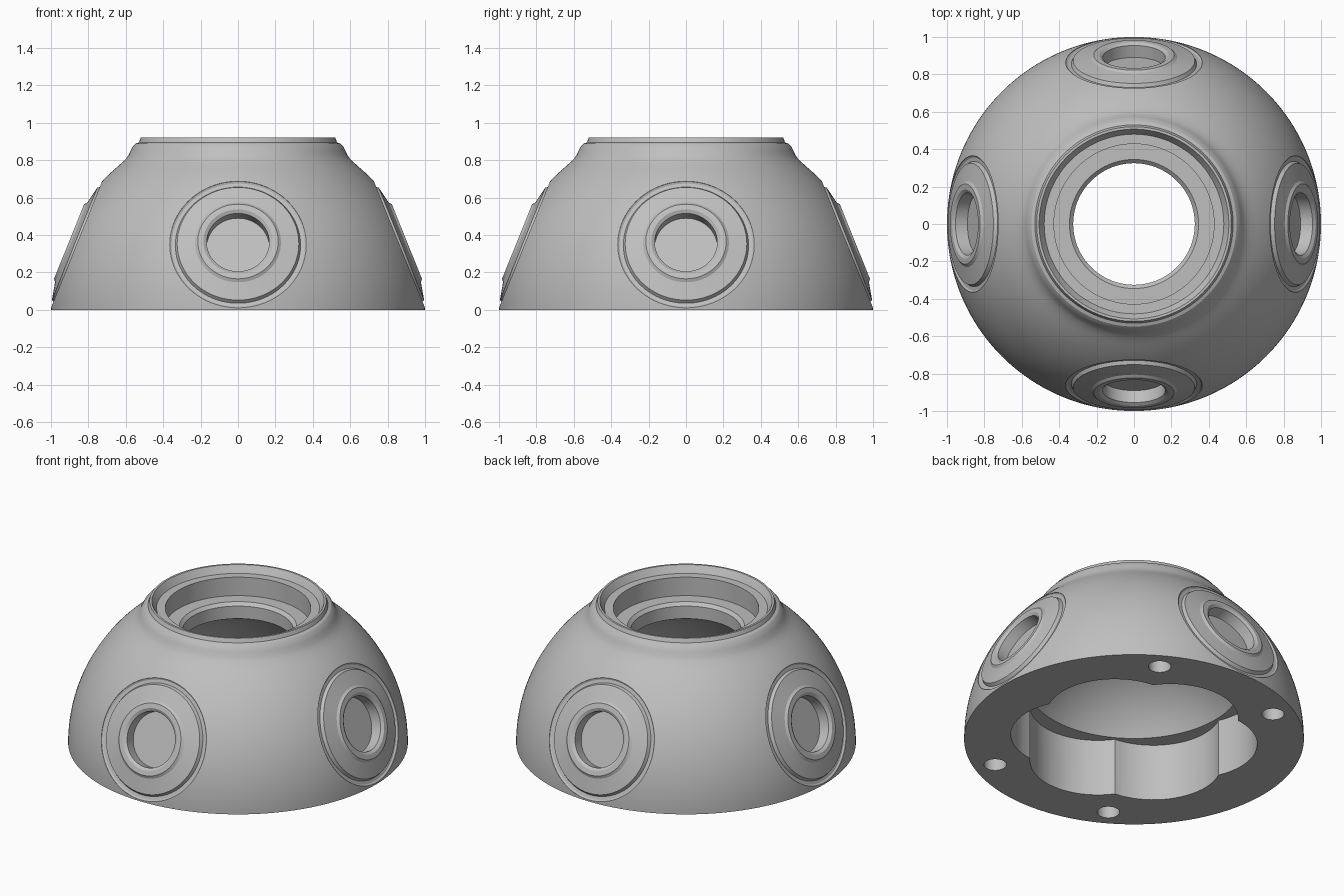
import bpy, bmesh, math
from mathutils import Matrix, Vector

if "Cube" in bpy.data.objects:
    bpy.data.objects.remove(bpy.data.objects["Cube"])

grey = bpy.data.materials.new("satin_grey")
grey.use_nodes = True
COLOUR = (0.52, 0.52, 0.52, 1)
grey.diffuse_color = COLOUR
grey.node_tree.nodes["Principled BSDF"].inputs["Base Color"].default_value = COLOUR


def finish(name, bm):
    bmesh.ops.remove_doubles(bm, verts=bm.verts, dist=1e-5)
    bmesh.ops.recalc_face_normals(bm, faces=bm.faces)
    mesh = bpy.data.meshes.new(name)
    bm.to_mesh(mesh)
    bm.free()
    mesh.materials.append(grey)
    obj = bpy.data.objects.new(name, mesh)
    bpy.context.collection.objects.link(obj)
    return obj


def lathe(name, profile, steps, closed=False):
    """Spin (radius, height) points about z."""
    bm = bmesh.new()
    verts = [bm.verts.new((r, 0, z)) for r, z in profile]
    pairs = list(zip(verts, verts[1:]))
    if closed:
        pairs.append((verts[-1], verts[0]))
    edges = [bm.edges.new(p) for p in pairs]
    bmesh.ops.spin(bm, geom=verts + edges, cent=(0, 0, 0), axis=(0, 0, 1),
                   angle=math.tau, steps=steps, use_merge=True)
    return finish(name, bm)


def prism(name, outline, bottom, top):
    bm = bmesh.new()
    face = bm.faces.new([bm.verts.new((x, y, bottom)) for x, y in outline])
    new = bmesh.ops.extrude_face_region(bm, geom=[face])["geom"]
    bmesh.ops.translate(bm, vec=(0, 0, top - bottom),
                        verts=[v for v in new if isinstance(v, bmesh.types.BMVert)])
    return finish(name, bm)


def arc(radius, start, end, count):
    """Points on a circle about the origin, angles in radians."""
    return [(radius * math.cos(a), radius * math.sin(a))
            for a in (start + (end - start) * i / count for i in range(count + 1))]


# Domed shell: outer sphere, raised neck, stepped top bore, inner sphere
INNER, LEDGE = 0.73, 0.37
outer = arc(1, 0, math.asin(0.76), 28)
neck = [(0.625, 0.782), (0.6, 0.806), (0.585, 0.827), (0.573, 0.852),
        (0.563, 0.872), (0.548, 0.888), (0.53, 0.895), (0.52, 0.92)]
bore = [(0.507, 0.92), (0.48, 0.875), (0.428, 0.875), (0.428, 0.755),
        (0.345, 0.755), (0.325, 0.735)]
inner = arc(INNER, math.acos(0.325 / INNER), math.asin(LEDGE / INNER), 14)
shell = lathe("dome_housing", outer + neck + bore + inner + [(inner[-1][0], 0)],
              160, closed=True)

cutters = []

# Six-lobed cavity in the underside
LOBE_CENTRE, LOBE_RADIUS, CUSP = 0.33, 0.40, 0.65
half = math.atan2(CUSP * math.sin(math.pi / 6),
                  CUSP * math.cos(math.pi / 6) - LOBE_CENTRE)
outline = []
for k in range(6):
    turn = Matrix.Rotation(math.radians(30 + 60 * k), 2)
    outline += [turn @ Vector((x + LOBE_CENTRE, y))
                for x, y in arc(LOBE_RADIUS, -half, half, 20)[:-1]]
cutters.append(prism("lobed_cavity_cutter", outline, -0.1, LEDGE))

# Four blind screw holes in the base
for degrees in (60, 120, 240, 300):
    a = math.radians(degrees)
    hole = [(x + 0.87 * math.cos(a), y + 0.87 * math.sin(a))
            for x, y in arc(0.066, 0, math.tau, 32)[:-1]]
    cutters.append(prism("screw_hole_cutter", hole, -0.1, 0.2))

# Four tilted side ports: groove, shallow cone, raised rim and blind pocket
port = [(0, 1.1), (0.365, 1.1), (0.365, 0.928), (0.355, 0.922), (0.335, 0.922),
        (0.325, 0.942), (0.23, 0.962), (0.215, 0.974), (0.185, 0.974),
        (0.167, 0.962), (0.167, 0.893), (0, 0.893)]
for k in range(4):
    cutter = lathe("port_cutter", port, 96)
    cutter.data.transform(Matrix.Rotation(k * math.pi / 2, 4, "Z")
                          @ Matrix.Rotation(math.radians(68), 4, "Y"))
    cutters.append(cutter)

# Cut everything, bake the result and drop the cutters
for cutter in cutters:
    cutter.hide_render = True
    mod = shell.modifiers.new(cutter.name, "BOOLEAN")
    mod.operation, mod.solver, mod.object = "DIFFERENCE", "EXACT", cutter
graph = bpy.context.evaluated_depsgraph_get()
baked = bpy.data.meshes.new_from_object(shell.evaluated_get(graph))
shell.modifiers.clear()
shell.data = baked
for cutter in cutters:
    bpy.data.objects.remove(cutter)
baked.materials.clear()
baked.materials.append(grey)
for polygon in baked.polygons:
    polygon.material_index = 0

bpy.ops.object.select_all(action="DESELECT")
shell.select_set(True)
bpy.context.view_layer.objects.active = shell
bpy.ops.object.shade_smooth_by_angle(angle=math.radians(25))
